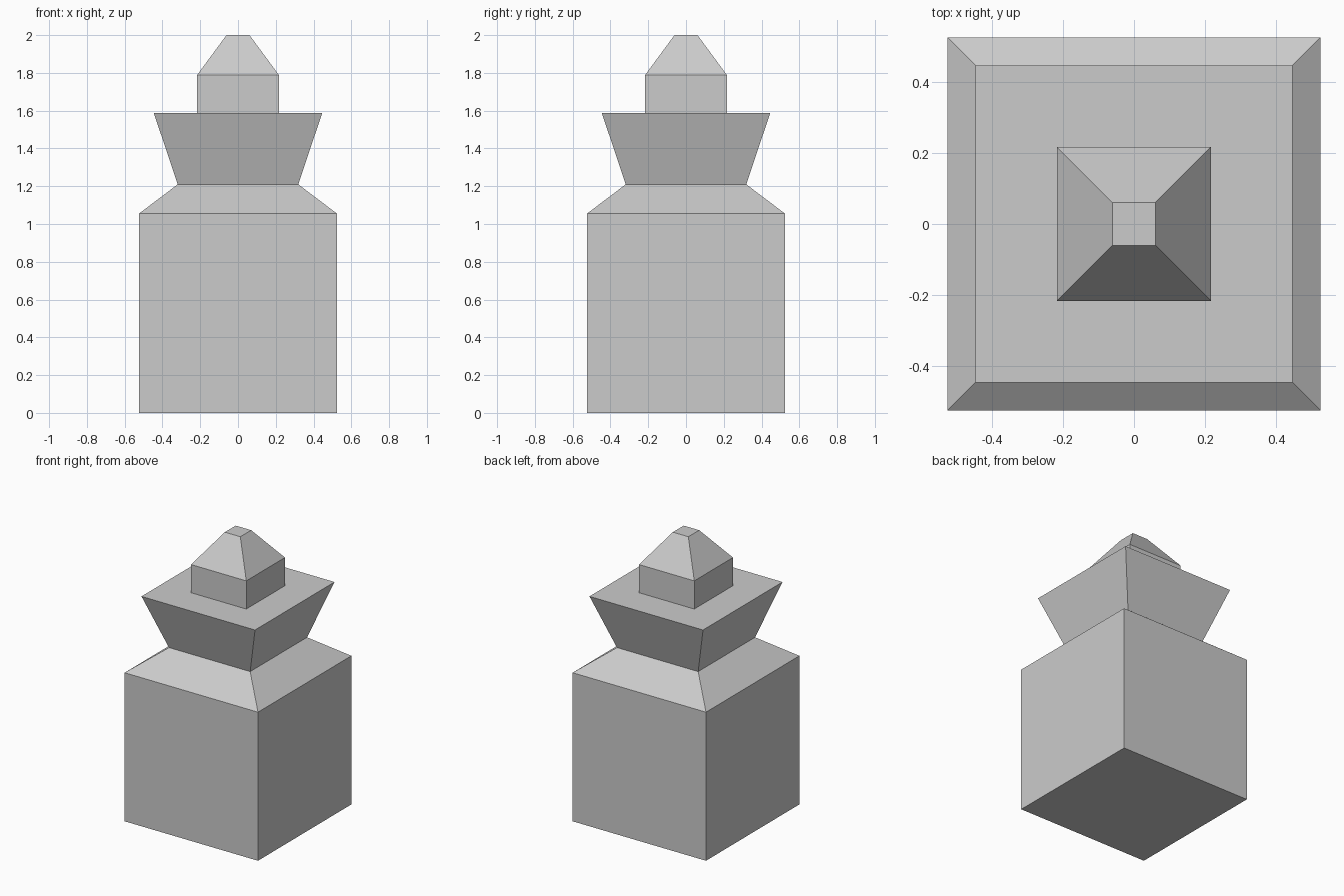
import bpy
import bmesh

if "Cube" in bpy.data.objects:
    bpy.data.objects.remove(bpy.data.objects["Cube"])


def square_loft(name, sections):
    """Closed flat-faced solid from stacked squares given as (half width, height)."""
    bm = bmesh.new()
    rings = [[bm.verts.new((sx * h, sy * h, z))
              for sx, sy in ((-1, -1), (1, -1), (1, 1), (-1, 1))]
             for h, z in sections]
    for low, high in zip(rings, rings[1:]):
        for i in range(4):
            j = (i + 1) % 4
            bm.faces.new((low[i], low[j], high[j], high[i]))
    bm.faces.new(rings[0][::-1])
    bm.faces.new(rings[-1])
    mesh = bpy.data.meshes.new(name)
    bm.to_mesh(mesh)
    bm.free()
    obj = bpy.data.objects.new(name, mesh)
    bpy.context.collection.objects.link(obj)
    return obj


# Square body with sloping shoulders
square_loft("body", [(0.524, 0.0), (0.524, 1.055), (0.319, 1.21)])
# Collar flaring out from the neck
square_loft("flared_collar", [(0.319, 1.21), (0.446, 1.588)])
# Stopper with a tapered, blunt tip
square_loft("stopper", [(0.217, 1.588), (0.217, 1.788), (0.061, 2.0)])
